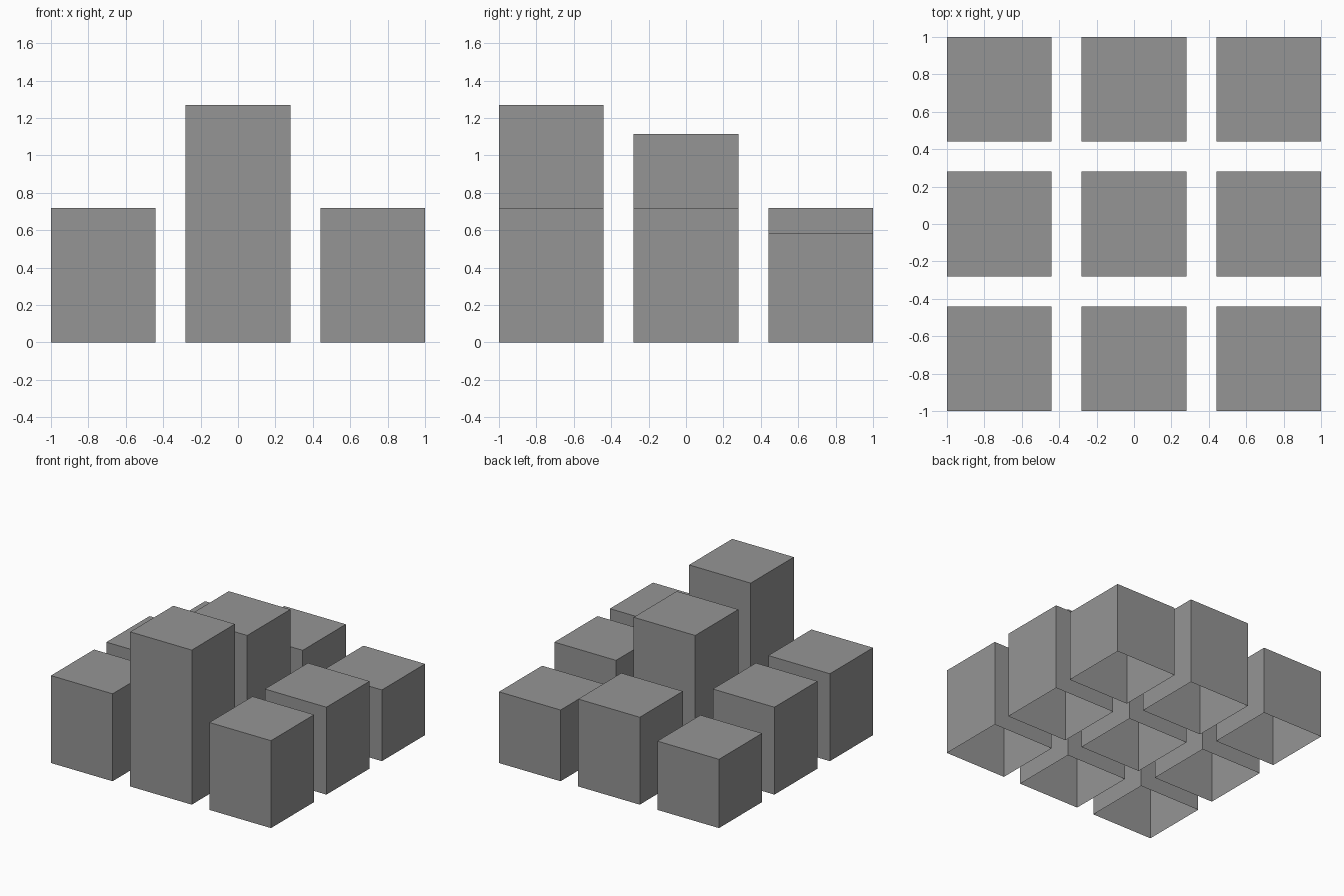
import bpy
import bmesh
from mathutils import Matrix

cube = bpy.data.objects.get("Cube")
if cube:
    bpy.data.objects.remove(cube, do_unlink=True)

# Single grey material
GREY = (0.3, 0.3, 0.3, 1.0)
grey = bpy.data.materials.new("grey")
grey.use_nodes = True
grey.diffuse_color = GREY
bsdf = grey.node_tree.nodes["Principled BSDF"]
bsdf.inputs["Base Color"].default_value = GREY

SIDE = 0.56    # width of a block
PITCH = 0.72   # distance between block centres


def block(name, x, y, height):
    """Flat-faced hollow block on the ground, open underneath."""
    bm = bmesh.new()
    bmesh.ops.create_cube(bm, size=1)
    bmesh.ops.transform(bm, verts=bm.verts,
                        matrix=Matrix.Diagonal((SIDE, SIDE, height, 1)))
    bm.normal_update()
    floor = [f for f in bm.faces if f.normal.z < -0.5]
    bmesh.ops.delete(bm, geom=floor, context="FACES_ONLY")
    mesh = bpy.data.meshes.new(name)
    bm.to_mesh(mesh)
    bm.free()
    mesh.materials.append(grey)
    obj = bpy.data.objects.new(name, mesh)
    obj.location = (x, y, height / 2)
    bpy.context.collection.objects.link(obj)


# Heights of each row, from -x to +x
rows = {
    "front": (-PITCH, (0.718, 1.27, 0.718)),
    "middle": (0, (0.718, 1.115, 0.718)),
    "back": (PITCH, (0.565, 0.718, 0.585)),
}
columns = (("right", -PITCH), ("centre", 0), ("left", PITCH))

for row, (y, heights) in rows.items():
    for (column, x), height in zip(columns, heights):
        block(f"{row}_{column}_block", x, y, height)
